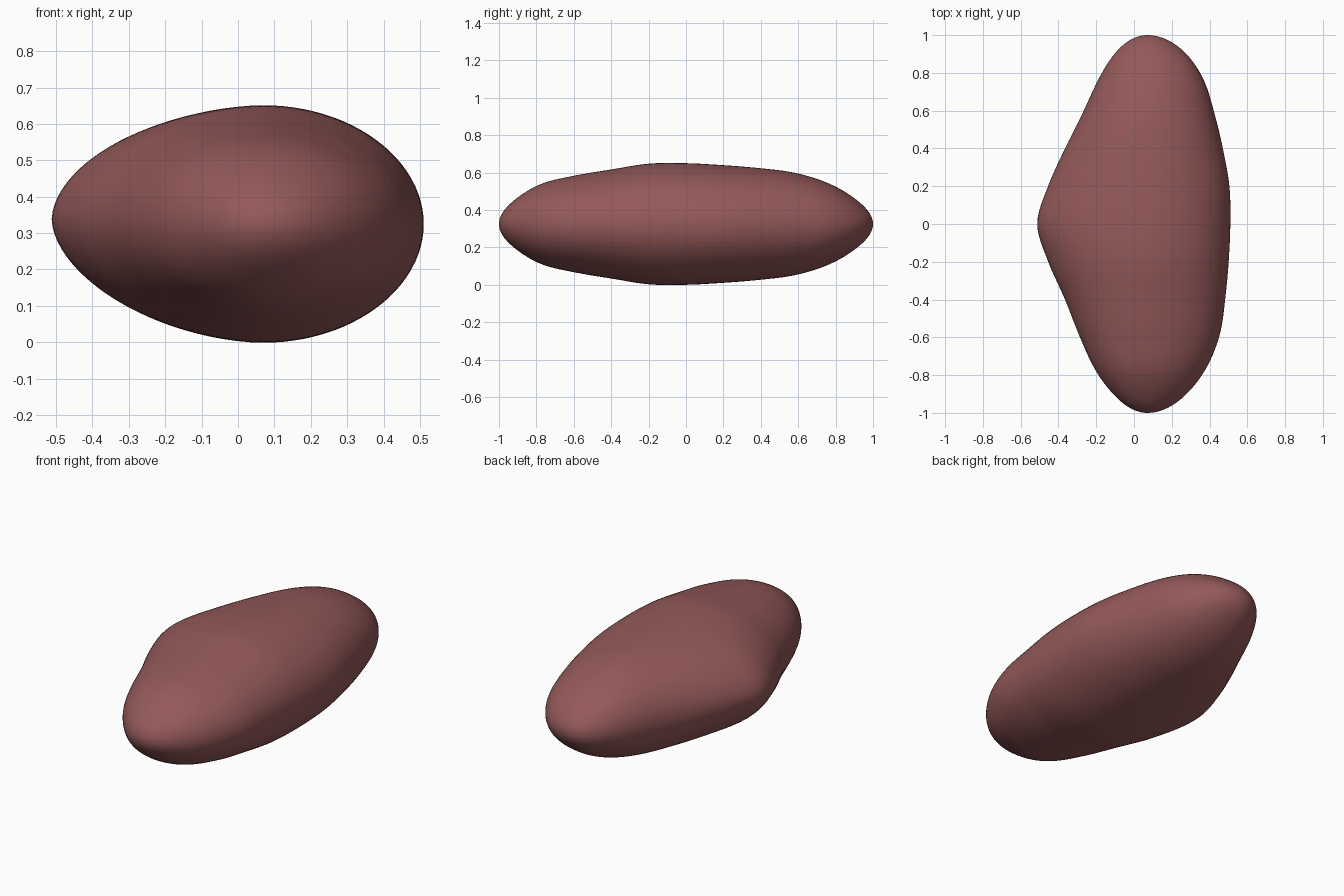
import bpy, bmesh, math

if "Cube" in bpy.data.objects:
    bpy.data.objects.remove(bpy.data.objects["Cube"])

# Radii of the cross-sections, evenly spaced along y from -1 to 1,
# given relative to a unit circle profile
LEFT = [.40, .43, .445, .475, .535, .582, .536, .475, .42, .40, .40]
RIGHT = [.47, .483, .475, .45, .44, .44, .444, .437, .44, .467, .48]
HEIGHT = [.31, .338, .322, .318, .329, .325, .321, .325, .337, .333, .30]
CENTRE_X, CENTRE_Z = .07, .325
RINGS, SIDES = 96, 96


def smooth(table, y):
    """Catmull-Rom interpolation of a table over y in -1..1."""
    f = (y + 1) / 2 * (len(table) - 1)
    i = min(int(f), len(table) - 2)
    t = f - i
    a, b, c, d = (table[max(0, min(len(table) - 1, k))] for k in range(i - 1, i + 3))
    return b + .5 * t * (c - a + t * (2*a - 5*b + 4*c - d + t * (3*(b - c) + d - a)))


def section_point(y, scale, ang):
    """Egg-shaped section: rounder on the right, more pointed on the left."""
    co, si = math.cos(ang), math.sin(ang)
    bulge = math.exp(-(y / .45) ** 2)
    p = 2.0 if co > 0 else 2.0 - .2 * bulge
    r = (abs(co) ** p + abs(si) ** p) ** (-1 / p)
    width = smooth(RIGHT if co > 0 else LEFT, y)
    lift = .013 * bulge * co * co if co < 0 else 0
    return (CENTRE_X + scale * width * co * r, y,
            CENTRE_Z + scale * smooth(HEIGHT, y) * si * r + lift)


# Pebble body lofted from pole to pole
bm = bmesh.new()
rings = []
for i in range(1, RINGS):
    phi = -math.pi / 2 + math.pi * i / RINGS
    rings.append([bm.verts.new(section_point(math.sin(phi), math.cos(phi), 2 * math.pi * j / SIDES))
                  for j in range(SIDES)])
front = bm.verts.new((CENTRE_X, -1, CENTRE_Z))
back = bm.verts.new((CENTRE_X, 1, CENTRE_Z))
for j in range(SIDES):
    k = (j + 1) % SIDES
    bm.faces.new((front, rings[0][k], rings[0][j]))
    bm.faces.new((back, rings[-1][j], rings[-1][k]))
    for a, b in zip(rings, rings[1:]):
        bm.faces.new((a[j], a[k], b[k], b[j]))
bmesh.ops.recalc_face_normals(bm, faces=bm.faces)
for f in bm.faces:
    f.smooth = True
mesh = bpy.data.meshes.new("pebble_body")
bm.to_mesh(mesh)
bm.free()

# Dull red-brown surface
mat = bpy.data.materials.new("dull red brown")
mat.diffuse_color = (.30, .10, .10, 1)
mat.use_nodes = True
mat.node_tree.nodes["Principled BSDF"].inputs["Base Color"].default_value = mat.diffuse_color
mesh.materials.append(mat)
bpy.context.collection.objects.link(bpy.data.objects.new("pebble_body", mesh))
